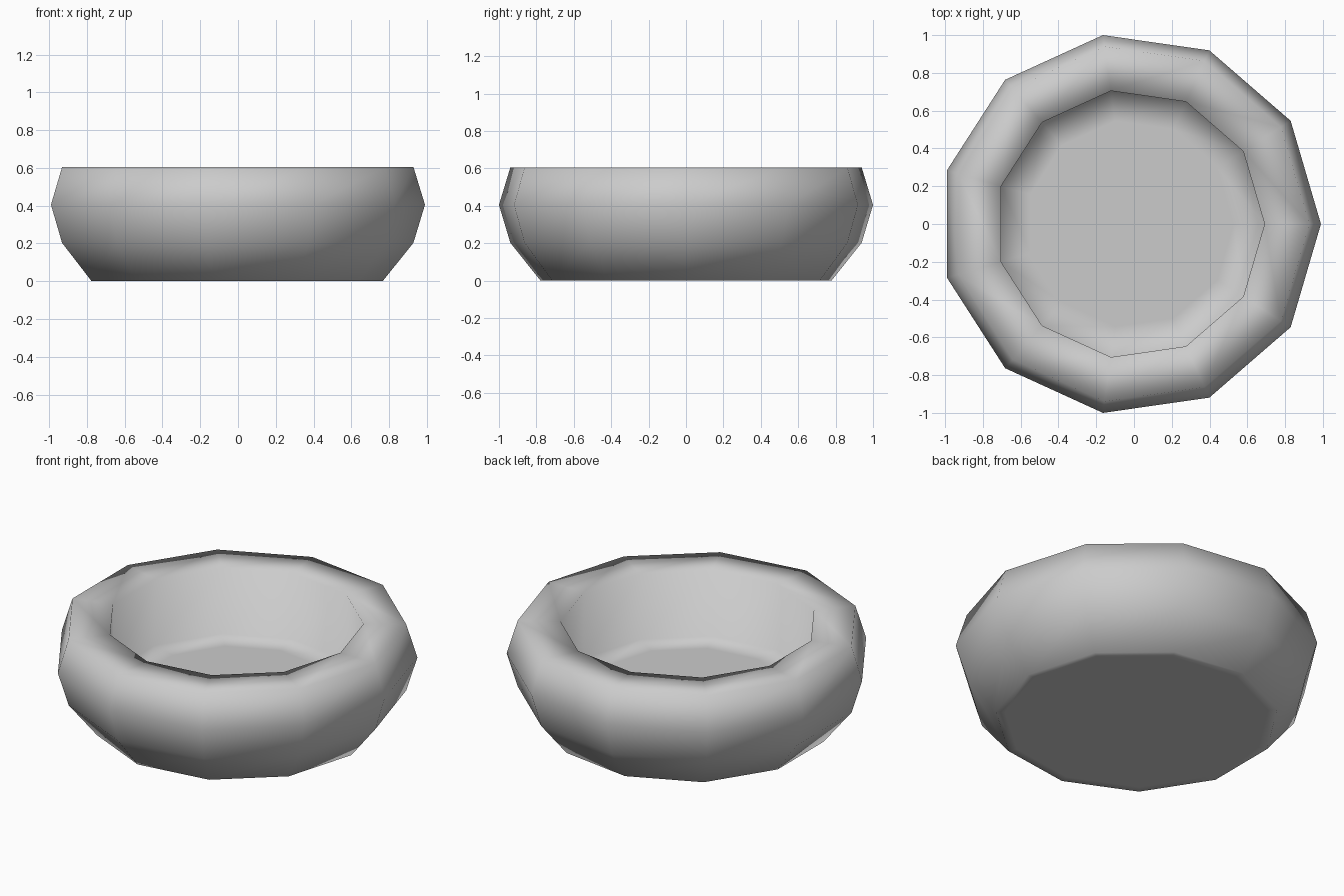
import bpy, bmesh, math

if "Cube" in bpy.data.objects:
    bpy.data.objects.remove(bpy.data.objects["Cube"])

SIDES = 11
OFFSET_X = -0.0206  # centres the odd-sided outline

# (radius, height) from the underside, over the rim, to the bowl floor
PROFILE = [(0.735, 0.0), (0.786, 0.0), (0.949, 0.203), (1.0103, 0.405), (0.949, 0.605),
           (0.712, 0.605), (0.712, 0.2), (0.55, 0.2)]

bm = bmesh.new()
rings = []
for r, z in PROFILE:
    rings.append([bm.verts.new((OFFSET_X + r * math.cos(2 * math.pi * i / SIDES),
                                r * math.sin(2 * math.pi * i / SIDES), z))
                  for i in range(SIDES)])

# Walls between neighbouring rings
for a, b in zip(rings, rings[1:]):
    for i in range(SIDES):
        j = (i + 1) % SIDES
        bm.faces.new((a[i], a[j], b[j], b[i]))

# Underside and inner floor
bm.faces.new(rings[0][::-1])
bm.faces.new(rings[-1])
for f in bm.faces:
    f.smooth = True
bm.normal_update()

mesh = bpy.data.meshes.new("bowl")
bm.to_mesh(mesh)
bm.free()
bowl = bpy.data.objects.new("bowl", mesh)
bpy.context.collection.objects.link(bowl)
